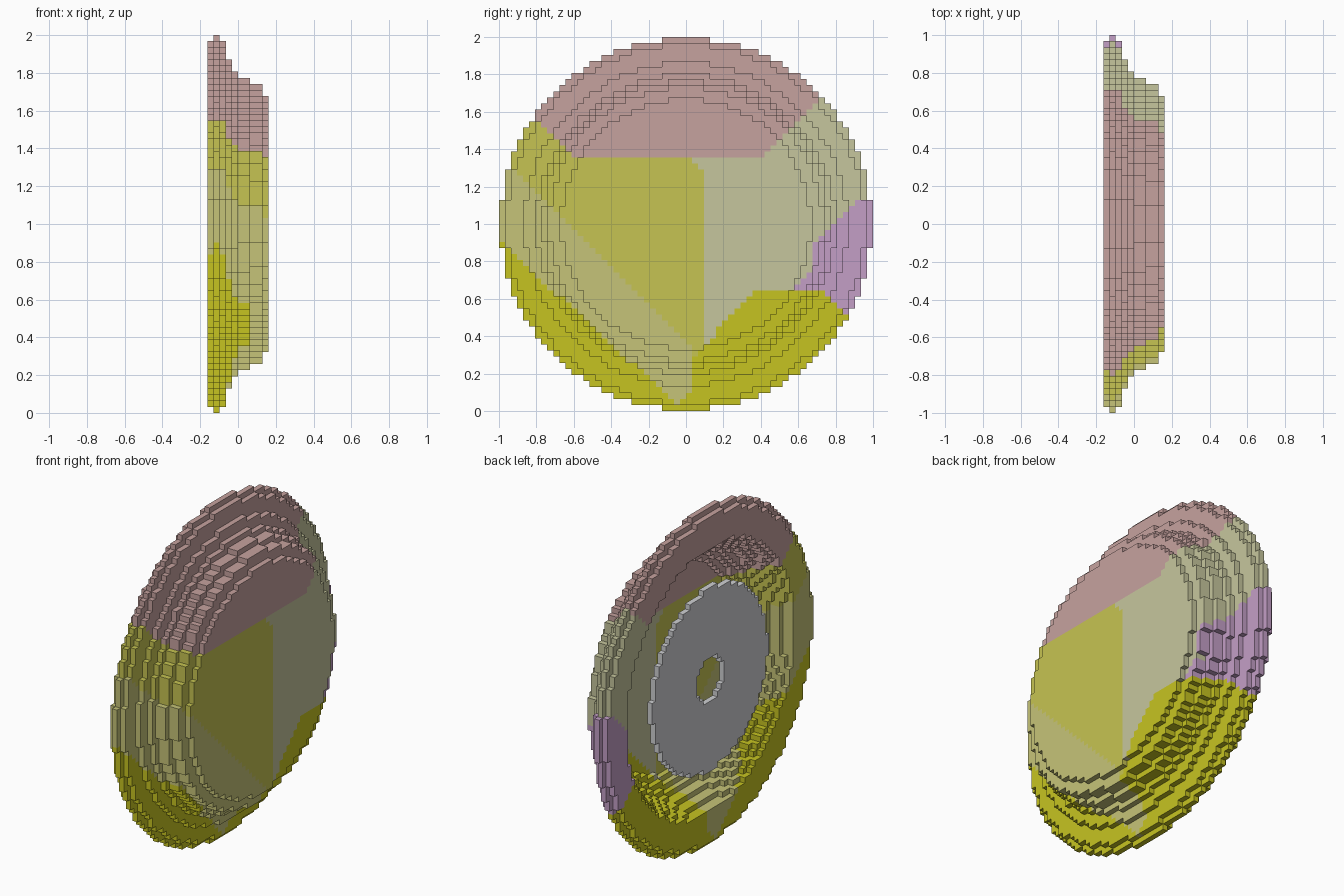
import bpy, bmesh, math

cube = bpy.data.objects.get("Cube")
if cube:
    bpy.data.objects.remove(cube, do_unlink=True)

HALF = 31               # cells from the centre to the rim
S = 1.0 / HALF          # cell size


def material(name, rgb):
    lin = [(c / 255 / 12.92) if c < 10 else ((c / 255 + 0.055) / 1.055) ** 2.4 for c in rgb]
    m = bpy.data.materials.new(name)
    m.use_nodes = True
    m.diffuse_color = (*lin, 1)
    m.node_tree.nodes["Principled BSDF"].inputs["Base Color"].default_value = (*lin, 1)
    return m


PINK, OLIVE, PALE, KHAKI, YELLOW, PURPLE = range(6)
patches = [
    material("dusty_pink", (198, 162, 159)),
    material("olive_yellow", (198, 196, 82)),
    material("pale_sage", (198, 198, 157)),
    material("khaki", (198, 196, 120)),
    material("strong_yellow", (198, 196, 33)),
    material("lilac", (196, 159, 198)),
]
grey = material("light_grey", (208, 209, 212))


def patch(y, z):
    """Colour patch at a point of the dish, seen along its axis."""
    if z > 1.36 + max(0, -0.6 - y, y - 0.4):
        return PINK
    if y > 0.03:
        if z < min(0.28 + 1.06 * (y - 0.03), 0.64, 0.64 - 0.8 * (y - 0.72)):
            return YELLOW
        if y > 0.69 and z < 0.9 + 0.93 * (y - 0.69):
            return PURPLE
        if 0.55 < y <= 0.69 and z < 0.64 + 0.86 * (y - 0.55):
            return PURPLE
    elif z < max(0.88 - 0.915 * (y + 0.97), 0.03 + 0.9 * (y + 0.05)):
        return YELLOW
    elif y + z < 0.36:
        return KHAKI
    return OLIVE if y < 0.09 and y + z < 1.38 else PALE


def ring_cells(layer, outer, inner):
    """Cells of one layer whose centres lie between two radii (in cells)."""
    span = range(-HALF, HALF)
    return {(layer, j, k) for j in span for k in span
            if inner <= math.hypot(j + 0.5, k + 0.5) <= outer}


def build(name, cells, mats, rule):
    """Mesh the exposed sides of a set of cells."""
    bm = bmesh.new()
    verts = {}

    def vert(c):
        if c not in verts:
            verts[c] = bm.verts.new(((c[0] - 5) * S, c[1] * S, c[2] * S + 1))
        return verts[c]

    for cell in sorted(cells):
        for axis in range(3):
            u, v = (axis + 1) % 3, (axis + 2) % 3
            for side in (0, 1):
                near = list(cell)
                near[axis] += 2 * side - 1
                if tuple(near) in cells:
                    continue
                corners = []
                for a, b in ((0, 0), (1, 0), (1, 1), (0, 1)):
                    p = list(cell)
                    p[axis] += side
                    p[u] += a
                    p[v] += b
                    corners.append(vert(tuple(p)))
                face = bm.faces.new(corners if side else corners[::-1])
                face.material_index = rule((cell[1] + 0.5) * S, (cell[2] + 0.5) * S + 1)
    mesh = bpy.data.meshes.new(name)
    bm.to_mesh(mesh)
    bm.free()
    for m in mats:
        mesh.materials.append(m)
    obj = bpy.data.objects.new(name, mesh)
    bpy.context.collection.objects.link(obj)


# Stepped hollow dish: outer and inner radius of each layer, rim to closed face
outer = [30, 31, 30, 27, 25, 24, 24, 23, 23, 21]
inner = [24.5, 24, 23.5, 23, 22.5, 22, 21, 20, 19, 0]
dish = set()
for i, (ro, ri) in enumerate(zip(outer, inner)):
    dish |= ring_cells(i, ro - 0.25, ri)
build("dish", dish, patches, patch)

# Thin disc with a round hole, level with the open rim
build("centre_disc", ring_cells(0, 16.6, 4.2), [grey], lambda y, z: 0)
